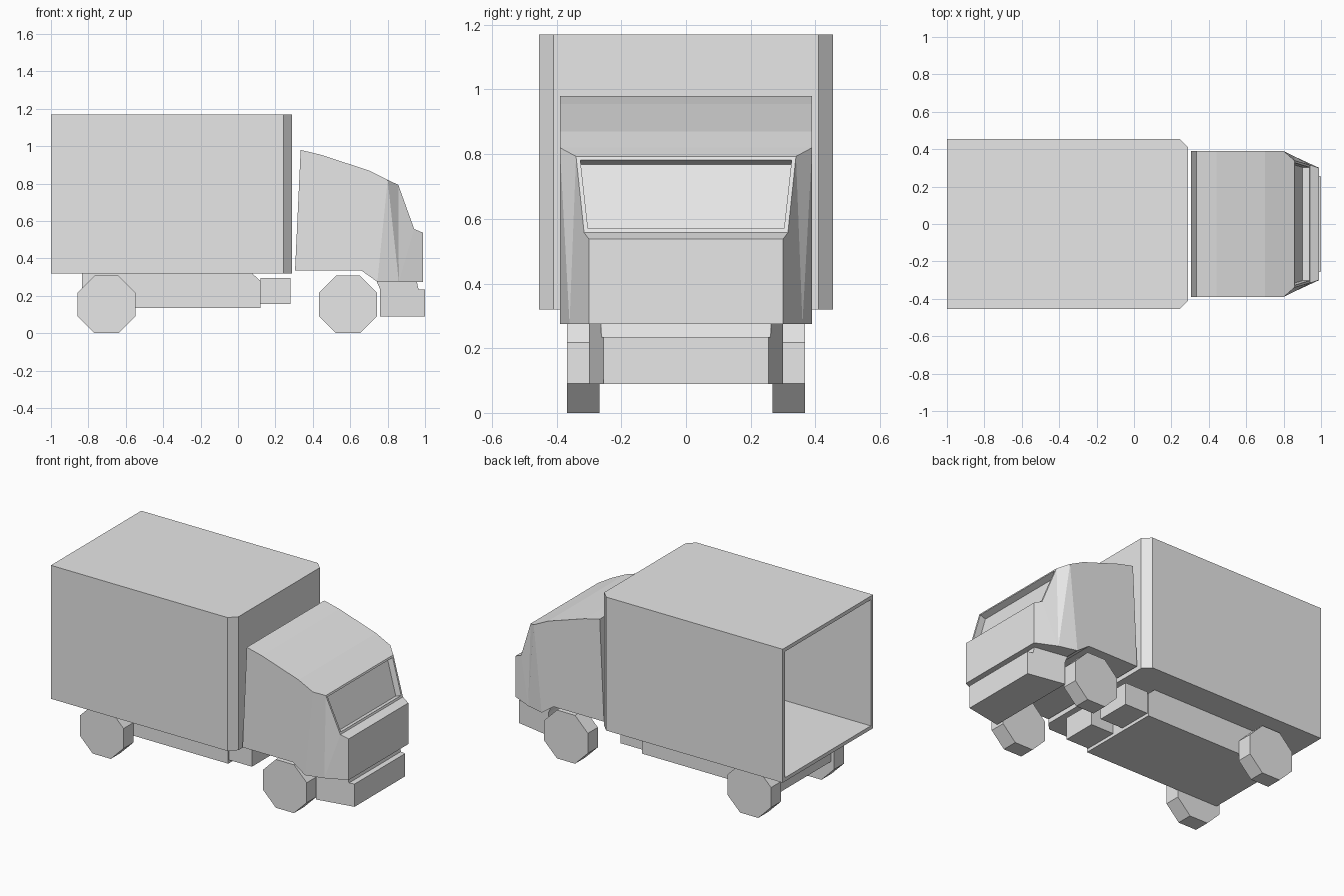
import bpy
import bmesh
import math
from mathutils import Matrix

cube = bpy.data.objects.get("Cube")
if cube:
    bpy.data.objects.remove(cube, do_unlink=True)

# One plain grey paint for the whole truck
GREY = (0.8, 0.8, 0.8, 1.0)
grey = bpy.data.materials.new("light_grey")
grey.use_nodes = True
grey.diffuse_color = GREY
grey.node_tree.nodes["Principled BSDF"].inputs["Base Color"].default_value = GREY


def finish(name, bm):
    bmesh.ops.recalc_face_normals(bm, faces=bm.faces)
    mesh = bpy.data.meshes.new(name)
    bm.to_mesh(mesh)
    bm.free()
    mesh.materials.append(grey)
    obj = bpy.data.objects.new(name, mesh)
    bpy.context.collection.objects.link(obj)
    return obj


def prism(profile, y0, y1):
    """Side profile of (x, z) points extruded from y0 to y1."""
    bm = bmesh.new()
    face = bm.faces.new([bm.verts.new((x, y0, z)) for x, z in profile])
    grown = bmesh.ops.extrude_face_region(bm, geom=[face])["geom"]
    moved = [v for v in grown if isinstance(v, bmesh.types.BMVert)]
    bmesh.ops.translate(bm, verts=moved, vec=(0, y1 - y0, 0))
    bmesh.ops.recalc_face_normals(bm, faces=bm.faces)
    return bm


def rect(x0, x1, z0, z1):
    return [(x0, z0), (x1, z0), (x1, z1), (x0, z1)]


# Cargo box: chamfered front corners, hollow and open at the rear
bm = prism(rect(-1, 0.29, 0.32, 1.17), -0.455, 0.455)
corners = [e for e in bm.edges if all(v.co.x > 0 for v in e.verts)
           and abs(e.verts[0].co.z - e.verts[1].co.z) > 0.5]
bmesh.ops.bevel(bm, geom=corners, offset=0.046, segments=1, affect='EDGES')
rear = min(bm.faces, key=lambda f: f.calc_center_median().x)
bmesh.ops.inset_region(bm, faces=[rear], thickness=0.033)
hollow = bmesh.ops.extrude_face_region(bm, geom=[rear])["geom"]
for v in hollow:
    if isinstance(v, bmesh.types.BMVert):
        v.co.x = 0.25
if rear.is_valid:
    bmesh.ops.delete(bm, geom=[rear], context='FACES_ONLY')
finish("cargo_box", bm)

# Chassis with its upper front edge cut back
finish("chassis", prism([(-0.835, 0.135), (0.12, 0.135), (0.12, 0.28),
                         (0.075, 0.32), (-0.835, 0.32)], -0.27, 0.27))

# Twin tanks ahead of the chassis
for side, y in (("left", 0.15), ("right", -0.15)):
    finish("tank_" + side, prism(rect(0.12, 0.28, 0.155, 0.295), y - 0.11, y + 0.11))

# Cab: one side outline, mirrored across y and skinned
outline = [(0.305, 0.39, 0.335), (0.335, 0.39, 0.98), (0.44, 0.39, 0.955),
           (0.70, 0.39, 0.87), (0.80, 0.39, 0.82), (0.857, 0.34, 0.793),
           (0.942, 0.315, 0.557), (0.99, 0.30, 0.537), (0.99, 0.30, 0.275),
           (0.86, 0.36, 0.275), (0.745, 0.39, 0.275), (0.66, 0.39, 0.335)]
side_faces = [(0, 1, 2, 3, 4, 10, 11), (4, 9, 10), (4, 5, 9), (5, 6, 9), (6, 7, 8, 9)]
bm = bmesh.new()
sides = [[bm.verts.new((x, s * y, z)) for x, y, z in outline] for s in (1, -1)]
for ring in sides:
    for ids in side_faces:
        bm.faces.new([ring[i] for i in ids])
a, b = sides
count = len(outline)
skin = []
for i in range(count):
    j = (i + 1) % count
    skin.append(bm.faces.new((a[i], a[j], b[j], b[i])))
bmesh.ops.recalc_face_normals(bm, faces=bm.faces)

# Windscreen sunk into a narrow frame
screen = skin[5]
bmesh.ops.inset_region(bm, faces=[screen], thickness=0.018)
inward = screen.normal * -0.04
pushed = bmesh.ops.extrude_face_region(bm, geom=[screen])["geom"]
bmesh.ops.translate(bm, vec=inward,
                    verts=[v for v in pushed if isinstance(v, bmesh.types.BMVert)])
if screen.is_valid:
    bmesh.ops.delete(bm, geom=[screen], context='FACES_ONLY')
finish("cab", bm)

# Bumper: sloped shoulder on top, narrowing toward the front
bm = prism([(0.76, 0.09), (1.0, 0.09), (1.0, 0.235), (0.965, 0.235),
            (0.955, 0.28), (0.74, 0.28), (0.76, 0.235)], -0.30, 0.30)
for v in bm.verts:
    v.co.y *= 1 - 0.15 * max(0, (v.co.x - 0.76) / 0.24)
finish("bumper", bm)

# Eight-sided wheels standing on a flat
for end, x in (("front", 0.588), ("rear", -0.703)):
    for side, y in (("left", 0.318), ("right", -0.318)):
        bm = bmesh.new()
        radius = 0.154 / math.cos(math.pi / 8)
        place = (Matrix.Translation((x, y, 0.154))
                 @ Matrix.Rotation(math.pi / 2, 4, 'X')
                 @ Matrix.Rotation(math.pi / 8, 4, 'Z'))
        bmesh.ops.create_cone(bm, cap_ends=True, segments=8, radius1=radius,
                              radius2=radius, depth=0.1, matrix=place)
        finish(f"{end}_wheel_{side}", bm)
